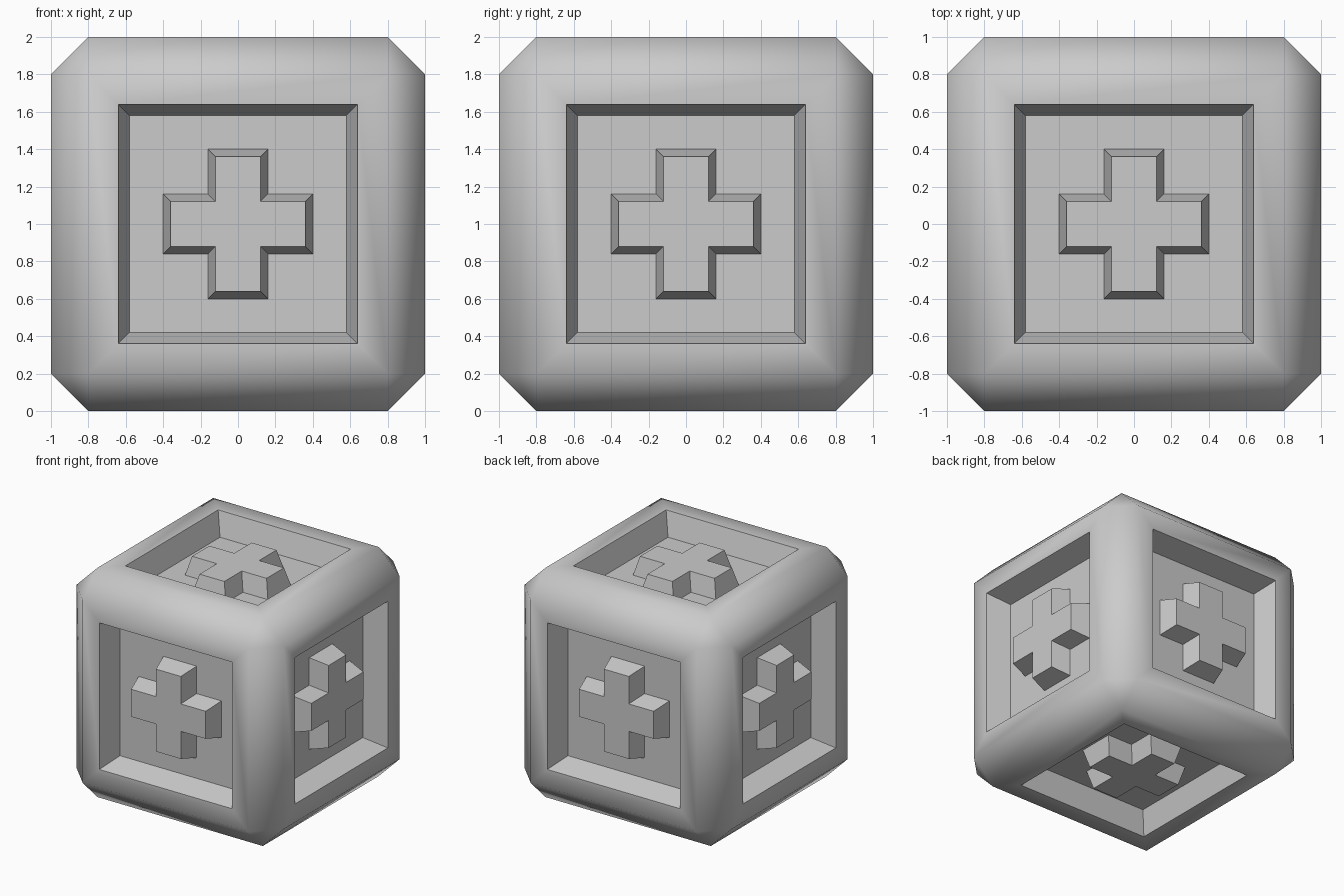
import bpy
import bmesh
from mathutils import Matrix, Vector

default = bpy.data.objects.get("Cube")
if default:
    bpy.data.objects.remove(default, do_unlink=True)

CENTRE = Vector((0, 0, 1))
FLOOR, CROSS_TOP = 0.8, 0.96      # distances from the centre of the block

grey = bpy.data.materials.new("plain_grey")
grey.use_nodes = True
colour = (0.6, 0.6, 0.6, 1)
grey.diffuse_color = colour
grey.node_tree.nodes["Principled BSDF"].inputs["Base Color"].default_value = colour


def finish(name, bm):
    """Turn a bmesh into a smooth-shaded object with crisp creases."""
    bmesh.ops.recalc_face_normals(bm, faces=bm.faces)
    mesh = bpy.data.meshes.new(name)
    bm.to_mesh(mesh)
    bm.free()
    mesh.materials.append(grey)
    obj = bpy.data.objects.new(name, mesh)
    bpy.context.collection.objects.link(obj)
    bpy.ops.object.select_all(action="DESELECT")
    obj.select_set(True)
    bpy.context.view_layer.objects.active = obj
    bpy.ops.object.shade_smooth_by_angle(angle=1.05)
    return obj


# Block: chamfered cube with a sunken square panel on every side
bm = bmesh.new()
bmesh.ops.create_cube(bm, size=2, matrix=Matrix.Translation(CENTRE))
bmesh.ops.bevel(bm, geom=bm.edges[:], offset=0.2, segments=1, affect="EDGES")
bm.normal_update()
panels = [f for f in bm.faces if max(abs(c) for c in f.normal) > 0.99]
bmesh.ops.inset_individual(bm, faces=panels, thickness=0.16, use_even_offset=True)
bmesh.ops.inset_individual(bm, faces=panels, thickness=0.06, depth=FLOOR - 1,
                           use_even_offset=True)
finish("block", bm)


def cross_outline(reach, half):
    """Plus-shaped outline, one arm corner turned through four quarters."""
    points = []
    for quarter in range(4):
        for x, y in ((reach, -half), (reach, half), (half, half)):
            for _ in range(quarter):
                x, y = -y, x
            points.append((x, y))
    return points


def make_cross(name, normal):
    """Tapered plus standing on a panel floor."""
    bm = bmesh.new()
    low = [bm.verts.new((x, y, FLOOR)) for x, y in cross_outline(0.4, 0.16)]
    high = [bm.verts.new((x, y, CROSS_TOP)) for x, y in cross_outline(0.36, 0.12)]
    for i in range(len(low)):
        j = (i + 1) % len(low)
        bm.faces.new((low[i], low[j], high[j], high[i]))
    bm.faces.new(high)
    turn = Vector(normal).to_track_quat("Z", "Y").to_matrix().to_4x4()
    bm.transform(Matrix.Translation(CENTRE) @ turn)
    finish(name, bm)


# Raised crosses on all six sides
sides = {"front": (0, -1, 0), "back": (0, 1, 0), "left": (1, 0, 0),
         "right": (-1, 0, 0), "top": (0, 0, 1), "bottom": (0, 0, -1)}
for side, normal in sides.items():
    make_cross(side + "_cross", normal)
